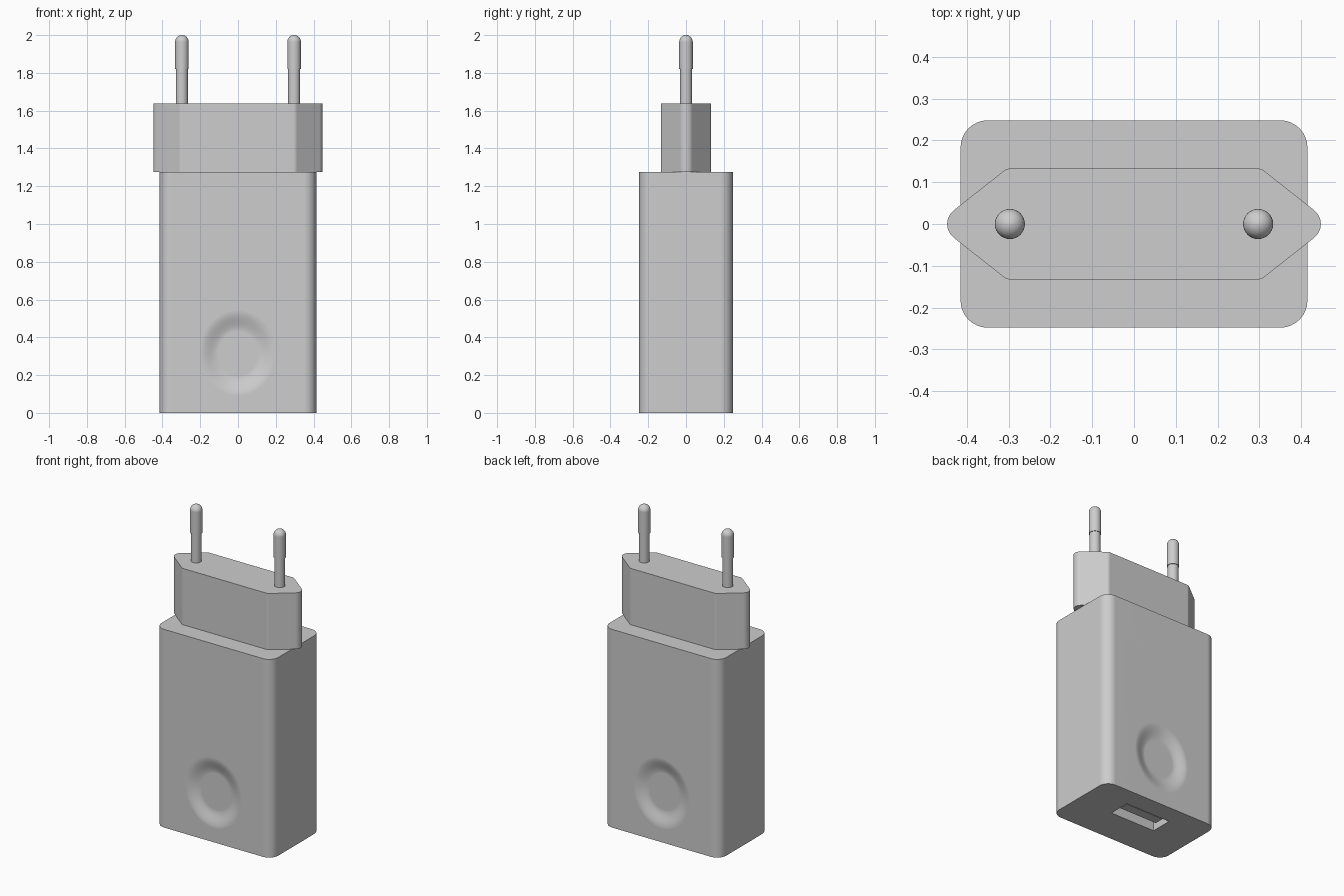
import bpy
import bmesh
from math import pi, sin, cos, tan
from mathutils import Matrix, Vector

if "Cube" in bpy.data.objects:
    bpy.data.objects.remove(bpy.data.objects["Cube"])

GREY = (0.61, 0.61, 0.61, 1.0)
plastic = bpy.data.materials.new("light grey plastic")
plastic.use_nodes = True
plastic.diffuse_color = GREY
plastic.node_tree.nodes["Principled BSDF"].inputs["Base Color"].default_value = GREY


def finish(bm, name):
    bmesh.ops.recalc_face_normals(bm, faces=bm.faces)
    mesh = bpy.data.meshes.new(name)
    bm.to_mesh(mesh)
    bm.free()
    mesh.materials.append(plastic)
    obj = bpy.data.objects.new(name, mesh)
    bpy.context.collection.objects.link(obj)
    return obj


def smooth(obj):
    bpy.ops.object.select_all(action="DESELECT")
    obj.select_set(True)
    bpy.context.view_layer.objects.active = obj
    bpy.ops.object.shade_smooth_by_angle(angle=pi / 6)
    obj.modifiers.new("Even shading", "WEIGHTED_NORMAL").keep_sharp = True


def rounded_prism(name, corners, z0, z1, steps=8):
    """Extrude a convex outline whose corners (x, y, radius) are filleted."""
    bm = bmesh.new()
    verts = []
    for i, (x, y, r) in enumerate(corners):
        p = Vector((x, y, z0))
        before, after = corners[i - 1], corners[(i + 1) % len(corners)]
        a = (Vector((before[0], before[1], z0)) - p).normalized()
        b = (Vector((after[0], after[1], z0)) - p).normalized()
        half = a.angle(b) / 2
        centre = p + (a + b).normalized() * r / sin(half)
        start = (p + a * r / tan(half) - centre).normalized()
        end = (p + b * r / tan(half) - centre).normalized()
        for k in range(steps + 1):
            verts.append(bm.verts.new(centre + start.slerp(end, k / steps) * r))
    face = bm.faces.new(verts)
    top = bmesh.ops.extrude_face_region(bm, geom=[face])["geom"]
    moved = [g for g in top if isinstance(g, bmesh.types.BMVert)]
    bmesh.ops.translate(bm, verts=moved, vec=(0, 0, z1 - z0))
    return finish(bm, name)


def lathe(name, rings, matrix, sides=32):
    """Closed solid of revolution from (radius, height) rings."""
    bm = bmesh.new()
    loops = [[bm.verts.new((r * cos(2 * pi * k / sides), r * sin(2 * pi * k / sides), h))
              for k in range(sides)] for r, h in rings]
    for low, high in zip(loops, loops[1:]):
        for k in range(sides):
            n = (k + 1) % sides
            bm.faces.new((low[k], low[n], high[n], high[k]))
    bm.faces.new(loops[0])
    bm.faces.new(loops[-1])
    bm.transform(matrix)
    return finish(bm, name)


def box(name, low, high):
    bm = bmesh.new()
    bmesh.ops.create_cube(bm, size=1)
    low, high = Vector(low), Vector(high)
    bm.transform(Matrix.Translation((low + high) / 2) @ Matrix.Diagonal((*(high - low), 1)))
    return finish(bm, name)


def cut(target, cutter):
    mod = target.modifiers.new("Cut", "BOOLEAN")
    mod.operation, mod.solver, mod.object = "DIFFERENCE", "EXACT", cutter
    bpy.ops.object.select_all(action="DESELECT")
    target.select_set(True)
    bpy.context.view_layer.objects.active = target
    bpy.ops.object.modifier_apply(modifier=mod.name)
    bpy.data.objects.remove(cutter)


# Main housing with rounded vertical edges
W, D, H, R = 0.415, 0.248, 1.275, 0.065
housing = rounded_prism("housing", [(W, D, R), (-W, D, R), (-W, -D, R), (W, -D, R)], 0, H)

# Shallow oval thumb dimples on both broad faces
DEPTH, STEPS = 0.026, 10
dimple = [(1, 0.02)]
for i in range(STEPS + 1):
    t = i / STEPS
    dimple.append((1 - 0.48 * t, -DEPTH * t * t * (3 - 2 * t)))
for side in (-1, 1):
    place = (Matrix.Translation((0, side * D, 0.315))
             @ Matrix.Rotation(-side * pi / 2, 4, "X")
             @ Matrix.Diagonal((0.2, 0.225, 1, 1)))
    cut(housing, lathe("dimple_cutter", dimple, place, sides=64))

# Rectangular socket in the base, with its contact tongue
SY = 0.053
cut(housing, box("socket_cutter", (-0.163, SY - 0.07, -0.1), (0.157, SY + 0.07, 0.36)))
smooth(housing)
box("socket_tongue", (-0.138, SY - 0.02, 0.02), (0.132, SY + 0.04, 0.37))

# Six-sided plug head with rounded tips
outline = [(0.304, 0.133, 0.03), (-0.304, 0.133, 0.03), (-0.473, 0, 0.042),
           (-0.304, -0.133, 0.03), (0.304, -0.133, 0.03), (0.473, 0, 0.042)]
smooth(rounded_prism("plug_head", outline, H, 1.637))

# Two pins: slimmer sleeve below, wider tip with a domed end
TIP = 0.036
pin = [(0.032, 1.62), (0.032, 1.82), (TIP, 1.82)]
for i in range(9):
    a = pi / 2 * i / 8.2
    pin.append((TIP * cos(a), 2 - TIP + TIP * sin(a)))
for name, x in (("left_pin", 0.297), ("right_pin", -0.297)):
    smooth(lathe(name, pin, Matrix.Translation((x, 0, 0))))
